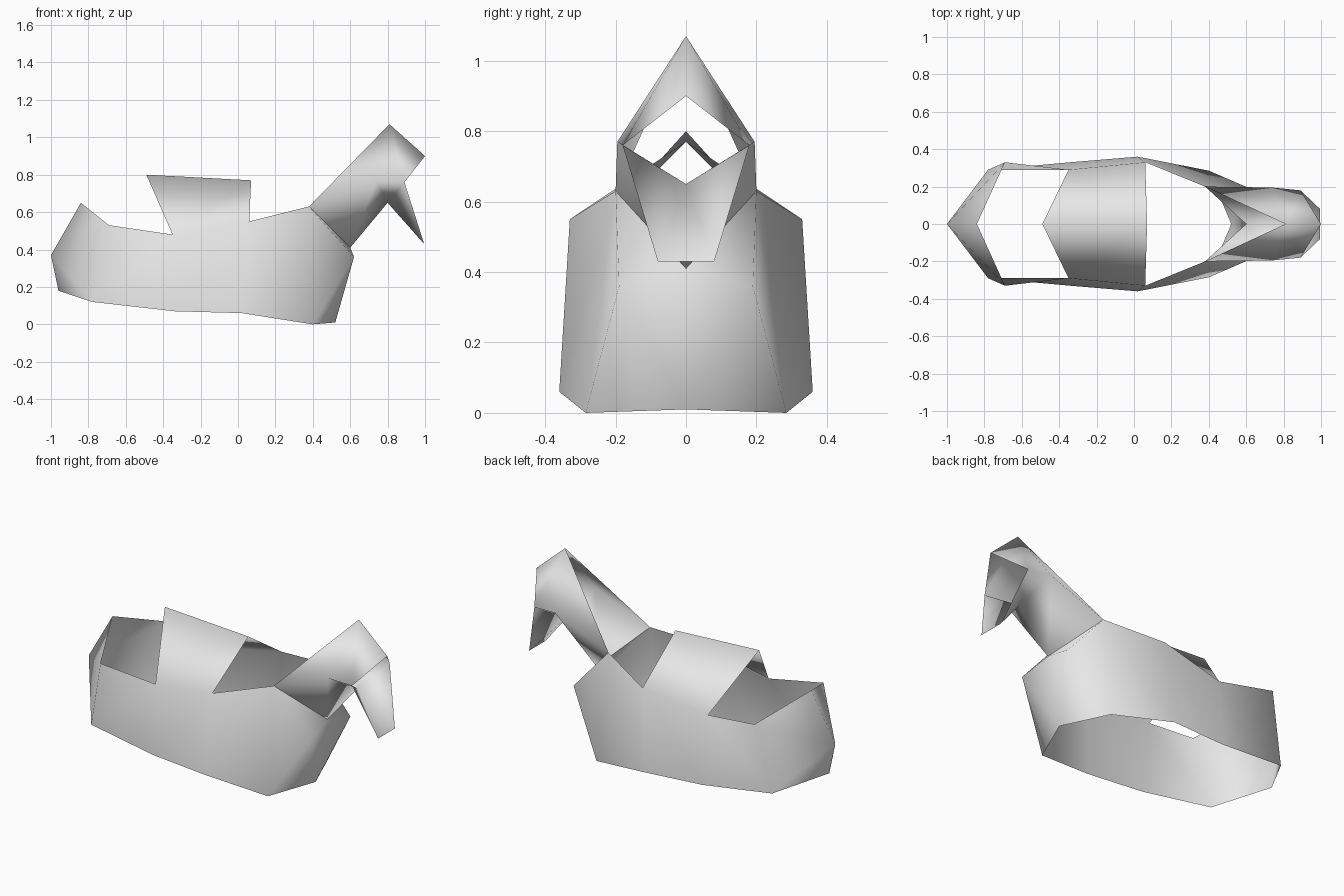
import bpy, bmesh
from mathutils import Vector

cube = bpy.data.objects.get("Cube")
if cube:
    bpy.data.objects.remove(cube, do_unlink=True)

# One pale grey material for all plates
grey = bpy.data.materials.new("pale_grey")
grey.use_nodes = True
grey.diffuse_color = (0.8, 0.8, 0.8, 1)
bsdf = grey.node_tree.nodes["Principled BSDF"]
bsdf.inputs["Base Color"].default_value = (0.8, 0.8, 0.8, 1)
bsdf.inputs["Roughness"].default_value = 0.6

# Corner points of the left half, named by where they sit
P = dict(
    # lower rim, rear to chest
    tail_low=(-.96, 0, .18), rump_low=(-.78, .29, .12), flank_low=(-.34, .33, .07),
    girth_low=(.02, .36, .06), shoulder_low=(.40, .285, 0), chest_low=(.52, 0, .01),
    # upper rim
    tail_mid=(-1, 0, .37), tail_top=(-.84, 0, .65), rump_top=(-.69, .33, .53),
    flank_top=(-.35, .29, .48), girth_top=(.06, .33, .55), withers=(.38, .2, .63),
    chest_side=(.62, .19, .36), chest_top=(.60, 0, .41),
    # saddle ridge
    ridge_rear=(-.49, 0, .80), ridge_front=(.07, 0, .77),
    # neck, hood and muzzle
    poll=(.81, 0, 1.07), brow=(1, 0, .90), neck_side=(.74, .195, .77),
    cheek=(.89, .18, .76), throat=(.80, 0, .65),
    nose_mid=(.995, 0, .43), nose=(.995, .08, .43),
)


def shell(name, faces, inside):
    """Smooth mirrored sheet whose faces point away from the inside point."""
    bm = bmesh.new()
    verts = {}

    def corner(key, side):
        x, y, z = P[key]
        tag = (key, side if y else 0)
        if tag not in verts:
            verts[tag] = bm.verts.new((x, y * side, z))
        return verts[tag]

    for side in (1, -1):
        for face in faces:
            bm.faces.new([corner(k, side) for k in face.split()])
    bmesh.ops.recalc_face_normals(bm, faces=bm.faces[:])
    centre = Vector(inside)
    outward = sum(f.calc_area() * f.normal.dot(f.calc_center_median() - centre) for f in bm.faces)
    if outward < 0:
        bmesh.ops.reverse_faces(bm, faces=bm.faces[:])
    for f in bm.faces:
        f.smooth = True
    mesh = bpy.data.meshes.new(name)
    bm.to_mesh(mesh)
    bm.free()
    mesh.materials.append(grey)
    obj = bpy.data.objects.new(name, mesh)
    bpy.context.collection.objects.link(obj)


# Body wrap with the arched saddle panel and the chest rising to the neck
shell("body_wrap", [
    "tail_low tail_mid rump_low",
    "tail_mid rump_top rump_low",
    "tail_mid tail_top rump_top",
    "rump_low rump_top flank_top flank_low",
    "flank_low flank_top girth_top girth_low",
    "girth_low girth_top withers shoulder_low",
    "shoulder_low withers chest_side",
    "shoulder_low chest_side chest_low",
    "chest_side chest_top chest_low",
    "withers chest_top chest_side",
    "flank_top ridge_rear ridge_front girth_top",
], (-.15, 0, .3))

# Neck guard, open along the mane, with the pointed hood and muzzle scoop
shell("neck_guard", [
    "withers poll neck_side",
    "withers neck_side chest_top",
    "chest_top neck_side throat",
    "neck_side poll cheek",
    "poll brow cheek",
    "neck_side cheek throat",
    "cheek throat nose",
    "throat nose_mid nose",
], (.72, 0, .75))
